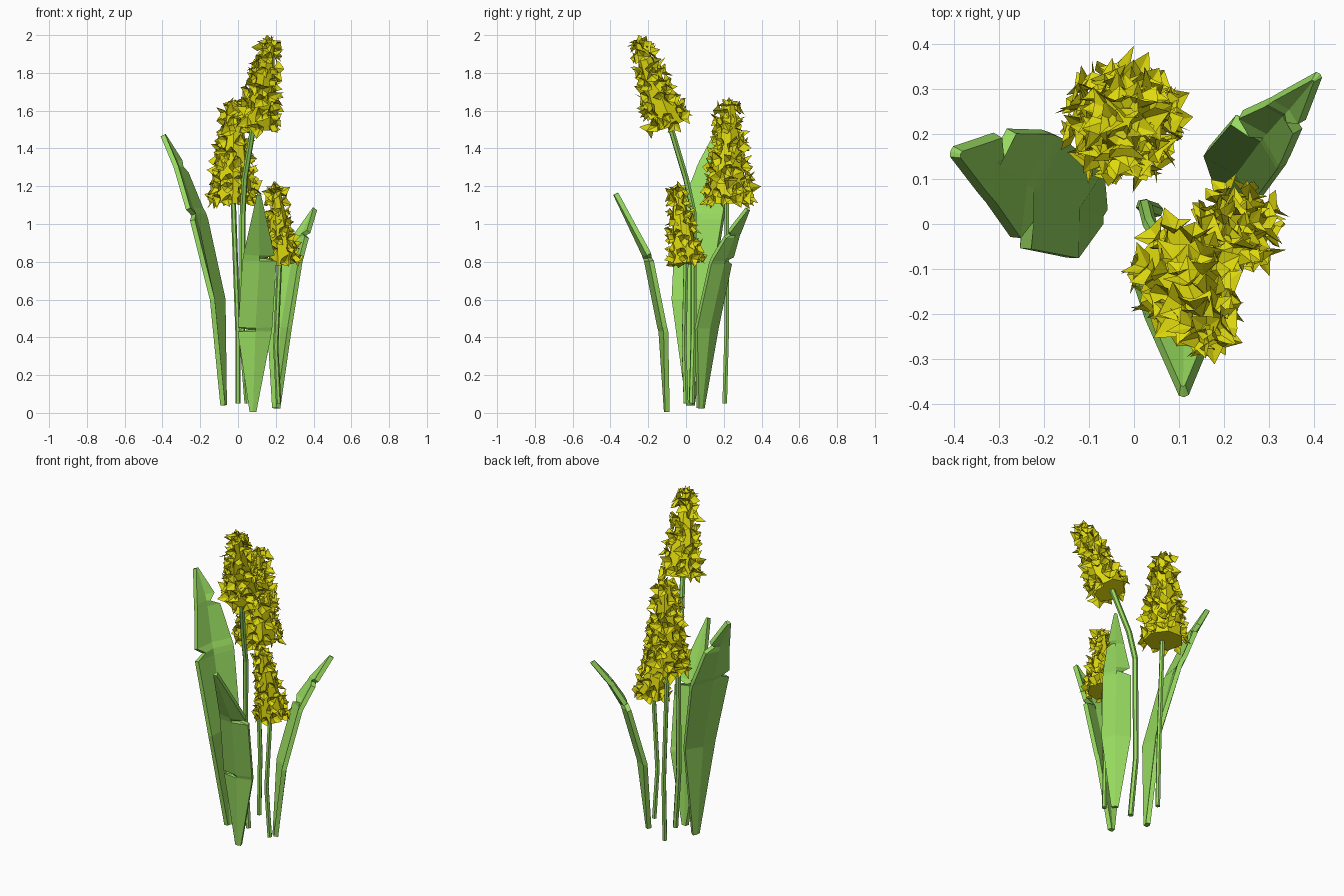
import bpy, bmesh, math, random
from mathutils import Vector, Matrix

random.seed(4)
if "Cube" in bpy.data.objects:
    bpy.data.objects.remove(bpy.data.objects["Cube"], do_unlink=True)


def material(name, colour):
    m = bpy.data.materials.new(name)
    m.use_nodes = True
    m.diffuse_color = colour
    m.node_tree.nodes["Principled BSDF"].inputs["Base Color"].default_value = colour
    return m


GREEN = material("leaf green", (0.31, 0.70, 0.115, 1))
YELLOW = material("petal yellow", (0.74, 0.70, 0.004, 1))


def add_object(name, data, mat):
    data.materials.append(mat)
    ob = bpy.data.objects.new(name, data)
    bpy.context.collection.objects.link(ob)
    return ob


def mesh_object(name, bm, mat):
    me = bpy.data.meshes.new(name)
    bm.to_mesh(me)
    bm.free()
    return add_object(name, me, mat)


def stem(name, points, radius=0.014):
    """Thin faceted tube along a bent path."""
    cu = bpy.data.curves.new(name, "CURVE")
    cu.dimensions = "3D"
    cu.bevel_depth = radius
    cu.bevel_resolution = 1
    cu.use_fill_caps = True
    sp = cu.splines.new("POLY")
    sp.points.add(len(points) - 1)
    for p, co in zip(sp.points, points):
        p.co = (*co, 1)
    sp.use_smooth = False
    return add_object(name, cu, GREEN)


def leaf(name, across, fold, rows):
    """Folded blade; each row is x, y, z, half widths on both sides, fold depth."""
    across, fold = Vector((*across, 0)).normalized(), Vector((*fold, 0)).normalized()
    bm = bmesh.new()
    grid = []
    for x, y, z, a, b, depth in rows:
        c = Vector((x, y, z))
        grid.append([bm.verts.new(p) for p in
                     (c - across * a, c + fold * depth, c + across * b)])
    for lo, hi in zip(grid, grid[1:]):
        for i in range(2):
            bm.faces.new((lo[i], lo[i + 1], hi[i + 1], hi[i]))
    ob = mesh_object(name, bm, GREEN)
    mod = ob.modifiers.new("thickness", "SOLIDIFY")
    mod.thickness = 0.026
    mod.offset = 0
    return ob


def floret(bm, origin, direction, size):
    """Three broad petals forming a loose cup that opens along a direction."""
    spin = Matrix.Rotation(random.uniform(0, math.tau), 4, "Z")
    frame = (Matrix.Translation(origin)
             @ direction.to_track_quat("Z", "Y").to_matrix().to_4x4() @ spin)
    centre = bm.verts.new(frame @ Vector((0, 0, 0)))
    rim = []
    for k in range(6):
        tip = k % 2 == 0
        r = size * (random.uniform(0.75, 1.1) if tip else 0.6)
        h = size * (random.uniform(0.5, 1.1) if tip else 0.5)
        ang = k * math.tau / 6 + random.uniform(-0.25, 0.25)
        rim.append(bm.verts.new(frame @ Vector((r * math.cos(ang), r * math.sin(ang), h))))
    for k in range(6):
        bm.faces.new((centre, rim[k], rim[(k + 1) % 6]))


def flower(name, base, top, r_base, r_top, size=0.05):
    """Tapered core covered in staggered rings of florets."""
    base, top = Vector(base), Vector(top)
    axis = top - base
    length = axis.length
    frame = Matrix.Translation(base) @ axis.to_track_quat("Z", "Y").to_matrix().to_4x4()
    bm = bmesh.new()
    bmesh.ops.create_cone(bm, cap_ends=True, segments=7, radius1=r_base, radius2=r_top,
                          depth=length,
                          matrix=frame @ Matrix.Translation((0, 0, length / 2)))
    turn = frame.to_3x3()
    rings = round(length / 0.052)
    for i in range(rings):
        t = (i + 0.4) / rings
        r = r_base + (r_top - r_base) * t
        count = max(5, round(math.tau * (r + 0.02) / 0.07))
        for k in range(count):
            ang = (k + 0.5 * (i % 2) + random.uniform(-0.25, 0.25)) * math.tau / count
            out = Vector((math.cos(ang), math.sin(ang), 0))
            z = t * length + random.uniform(-0.015, 0.015)
            aim = out + Vector([random.uniform(-0.5, 0.5) for _ in range(3)])
            floret(bm, frame @ (out * r * 0.95 + Vector((0, 0, z))),
                   (turn @ aim).normalized(), size * random.uniform(0.75, 1.1))
    # Closing tuft at the tip
    for k in range(4):
        ang = k * math.tau / 4
        aim = Vector((math.cos(ang) * 0.6, math.sin(ang) * 0.6, 1))
        floret(bm, frame @ Vector((math.cos(ang) * r_top * 0.6,
                                   math.sin(ang) * r_top * 0.6, length - 0.01)),
               (turn @ aim).normalized(), size * 0.8)
    return mesh_object(name, bm, YELLOW)


# Flower spikes on their stems
stem("tall_stem", [(0.05, 0.03, 0.05), (0.02, 0.04, 0.42), (0.025, 0.04, 1.06),
                   (0.035, 0.0, 1.24), (0.085, -0.09, 1.54)], 0.016)
flower("tall_flower", (0.1, -0.088, 1.525), (0.168, -0.248, 1.96), 0.092, 0.026)

stem("middle_stem", [(0.0, 0.205, 0.05), (0.0, 0.215, 0.42), (-0.025, 0.215, 1.12)])
flower("middle_flower", (-0.026, 0.226, 1.11), (-0.022, 0.225, 1.63), 0.112, 0.036)

stem("short_stem", [(0.215, 0.0, 0.05), (0.2, -0.01, 0.35), (0.22, 0.0, 0.8)])
flower("short_flower", (0.235, -0.003, 0.79), (0.197, -0.045, 1.19), 0.078, 0.024, 0.043)

# Leaves, with torn notches where a half width narrows for one row
leaf("right_leaf", (0.28, 0.96), (-0.96, 0.28), [
    (-0.075, 0.02, 0.04, 0.02, 0.02, 0.005),
    (-0.105, 0.03, 0.6, 0.11, 0.1, 0.03),
    (-0.205, 0.07, 1.02, 0.13, 0.13, 0.02),
    (-0.215, 0.075, 1.05, 0.07, 0.13, 0.02),
    (-0.23, 0.085, 1.08, 0.12, 0.125, 0.02),
    (-0.295, 0.13, 1.27, 0.085, 0.08, 0.015),
    (-0.305, 0.135, 1.3, 0.08, 0.02, 0.015),
    (-0.32, 0.14, 1.33, 0.07, 0.06, 0.012),
    (-0.395, 0.158, 1.47, 0.01, 0.01, 0.003)])

leaf("front_leaf", (1, 0.08), (0.08, -1), [
    (0.078, -0.1, 0.005, 0.015, 0.015, 0.004),
    (0.09, -0.113, 0.43, 0.09, 0.085, 0.02),
    (0.09, -0.115, 0.44, 0.03, 0.085, 0.02),
    (0.09, -0.12, 0.455, 0.088, 0.088, 0.02),
    (0.11, -0.19, 0.805, 0.085, 0.09, 0.02),
    (0.11, -0.195, 0.82, 0.083, 0.025, 0.02),
    (0.11, -0.202, 0.84, 0.08, 0.08, 0.02),
    (0.11, -0.37, 1.16, 0.008, 0.008, 0.004)])

leaf("back_left_leaf", (0.72, -0.7), (0.75, 0.65), [
    (0.2, 0.075, 0.025, 0.018, 0.018, 0.004),
    (0.22, 0.105, 0.45, 0.082, 0.075, 0.02),
    (0.275, 0.18, 0.79, 0.075, 0.075, 0.02),
    (0.28, 0.187, 0.81, 0.025, 0.073, 0.02),
    (0.288, 0.195, 0.83, 0.07, 0.07, 0.02),
    (0.33, 0.24, 0.93, 0.045, 0.048, 0.012),
    (0.335, 0.245, 0.945, 0.043, 0.02, 0.012),
    (0.345, 0.255, 0.96, 0.04, 0.04, 0.01),
    (0.405, 0.325, 1.08, 0.006, 0.006, 0.003)])
